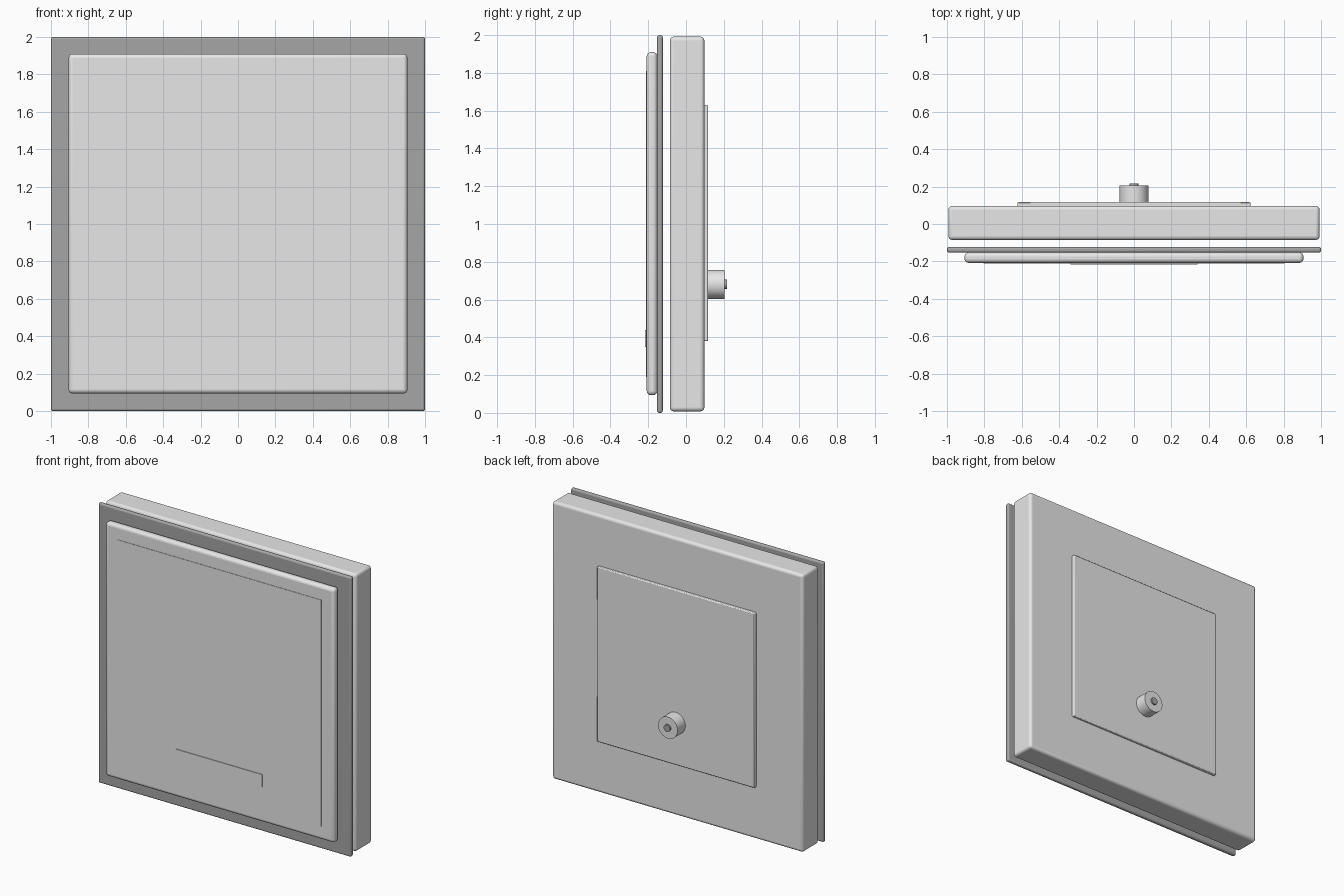
import bpy, math

if "Cube" in bpy.data.objects:
    bpy.data.objects.remove(bpy.data.objects["Cube"])


def material(name, value):
    m = bpy.data.materials.new(name)
    m.diffuse_color = (value, value, value, 1)
    m.use_nodes = True
    m.node_tree.nodes["Principled BSDF"].inputs["Base Color"].default_value = m.diffuse_color
    return m


LIGHT = material("light grey", 0.8)
DARK = material("dark grey", 0.38)


def finish(ob, name, mat, bevel, segments):
    ob.name = name
    ob.data.materials.append(mat)
    if bevel:
        mod = ob.modifiers.new("rounded edges", "BEVEL")
        mod.width, mod.segments = bevel, segments
        mod.limit_method = "ANGLE"
        mod.angle_limit = math.radians(40)
    bpy.ops.object.shade_smooth_by_angle(angle=math.radians(35))
    return ob


def slab(name, half_x, y0, y1, z0, z1, mat, bevel=0.0, segments=4):
    """Box spanning the given ranges, symmetric in x."""
    bpy.ops.mesh.primitive_cube_add(size=1, location=(0, (y0 + y1) / 2, (z0 + z1) / 2))
    ob = bpy.context.object
    ob.scale = (2 * half_x, y1 - y0, z1 - z0)
    bpy.ops.object.transform_apply(location=False, rotation=False, scale=True)
    return finish(ob, name, mat, bevel, segments)


def peg(name, radius, y0, y1, z, mat, bevel=0.0):
    """Cylinder lying along y."""
    bpy.ops.mesh.primitive_cylinder_add(vertices=32, radius=radius, depth=y1 - y0,
                                        location=(0, (y0 + y1) / 2, z),
                                        rotation=(math.pi / 2, 0, 0))
    return finish(bpy.context.object, name, mat, bevel, 2)


# Rear housing
slab("housing", 0.992, -0.085, 0.097, 0.008, 1.992, LIGHT, 0.02)

# Dark backing frame, floating just ahead of the housing
slab("backing_frame", 1.0, -0.153, -0.123, 0.0, 2.0, DARK, 0.012)

# Front cushion panel with two thin raised layers
slab("front_panel", 0.906, -0.208, -0.152, 0.094, 1.91, LIGHT, 0.022)
slab("face_plate", 0.805, -0.211, -0.206, 0.19, 1.81, LIGHT)
slab("label_strip", 0.34, -0.216, -0.210, 0.35, 0.44, LIGHT)

# Rear cover plate with knob and pin
slab("rear_cover", 0.624, 0.09, 0.117, 0.38, 1.63, LIGHT, 0.006, 2)
peg("knob", 0.077, 0.11, 0.205, 0.68, LIGHT)
peg("knob_pin", 0.025, 0.20, 0.217, 0.68, DARK)
